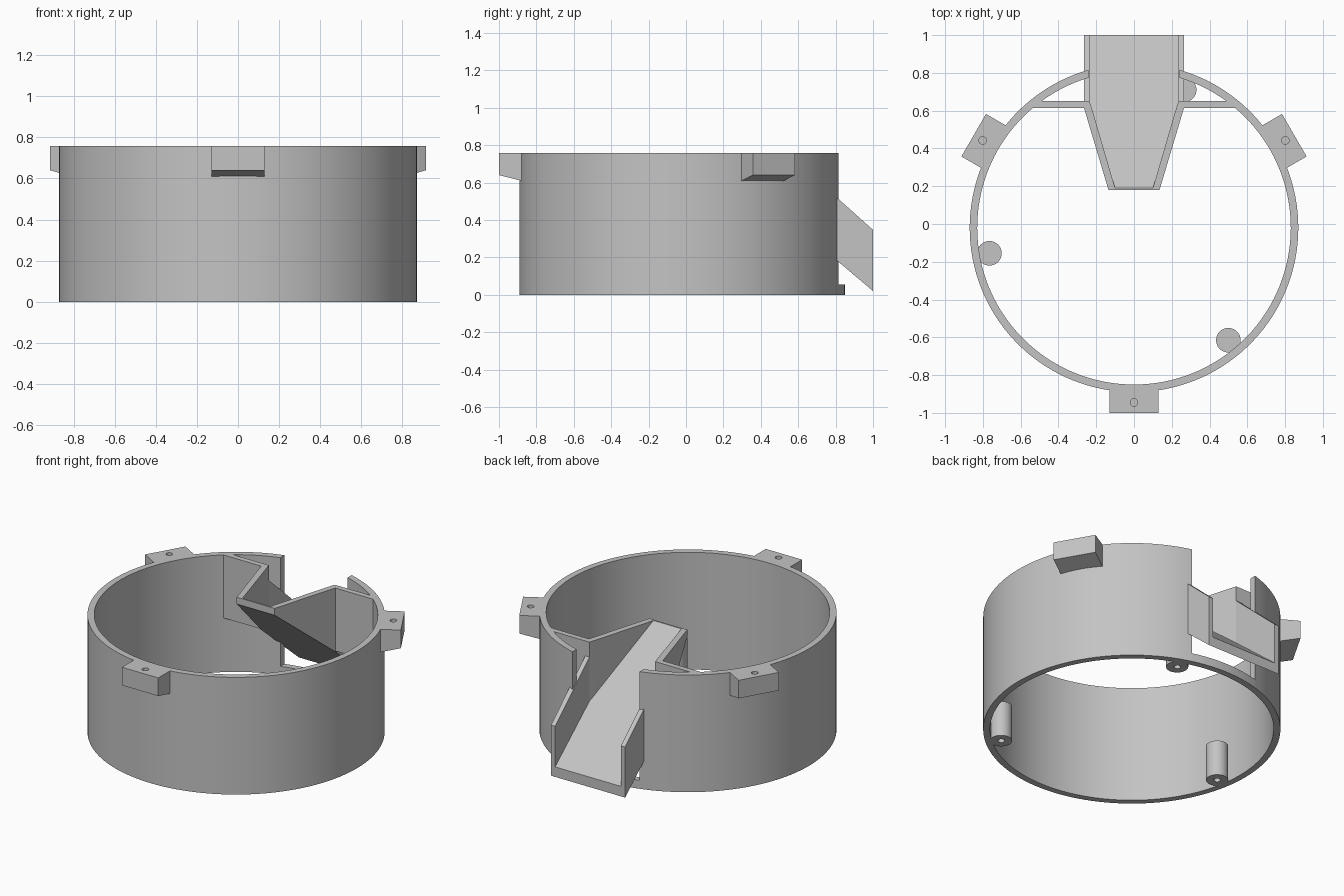
import bpy, bmesh, math
from mathutils import Matrix, Vector

if "Cube" in bpy.data.objects:
    bpy.data.objects.remove(bpy.data.objects["Cube"])

CY = -0.02            # ring centre in y
R_OUT, R_IN, H = 0.87, 0.83, 0.757
GAP = 0.24            # half width of the opening at the back
SILL = 0.055

grey = bpy.data.materials.new("plain_grey")
grey.diffuse_color = (0.55, 0.55, 0.55, 1)
grey.use_nodes = True
grey.node_tree.nodes["Principled BSDF"].inputs["Base Color"].default_value = grey.diffuse_color


def finish(name, bm, smooth=False):
    bmesh.ops.remove_doubles(bm, verts=bm.verts, dist=1e-5)
    bmesh.ops.recalc_face_normals(bm, faces=bm.faces)
    me = bpy.data.meshes.new(name)
    bm.to_mesh(me)
    bm.free()
    me.materials.append(grey)
    ob = bpy.data.objects.new(name, me)
    bpy.context.collection.objects.link(ob)
    if smooth:
        bpy.ops.object.select_all(action='DESELECT')
        ob.select_set(True)
        bpy.context.view_layer.objects.active = ob
        bpy.ops.object.shade_smooth_by_angle(angle=math.radians(30))
    return ob


def loft(name, sections, smooth=False):
    """Solid through a row of matching cross-sections, capped at both ends."""
    bm = bmesh.new()
    rows = [[bm.verts.new(p) for p in s] for s in sections]
    n = len(rows[0])
    for a, b in zip(rows, rows[1:]):
        for i in range(n):
            j = (i + 1) % n
            bm.faces.new((a[i], a[j], b[j], b[i]))
    bm.faces.new(rows[0])
    bm.faces.new(rows[-1])
    return finish(name, bm, smooth)


def lathe(name, profile, centre, steps=32):
    """Turned solid from (radius, z) points."""
    bm = bmesh.new()
    vs = [bm.verts.new((r, 0, z)) for r, z in profile]
    es = [bm.edges.new(p) for p in zip(vs, vs[1:])]
    bmesh.ops.spin(bm, geom=vs + es, cent=(0, 0, 0), axis=(0, 0, 1),
                   angle=2 * math.pi, steps=steps)
    bmesh.ops.translate(bm, verts=bm.verts, vec=centre)
    return finish(name, bm, True)


def arc(name, out0, out1, in0, in1, top, steps):
    """Piece of the ring wall between two end angles."""
    secs = []
    for i in range(steps + 1):
        t = i / steps
        ao, ai = out0 + (out1 - out0) * t, in0 + (in1 - in0) * t
        po = (R_OUT * math.cos(ao), CY + R_OUT * math.sin(ao))
        pi = (R_IN * math.cos(ai), CY + R_IN * math.sin(ai))
        secs.append([(*po, 0), (*po, top), (*pi, top), (*pi, 0)])
    return loft(name, secs, True)


# Ring wall with its opening at the back, and the low sill across it
ao, ai = math.acos(GAP / R_OUT), math.acos(GAP / R_IN)
arc("ring_wall", math.pi - ao, 2 * math.pi + ao, math.pi - ai, 2 * math.pi + ai, H, 120)
arc("opening_sill", ao, math.pi - ao, ai, math.pi - ai, SILL, 12)

# Mounting lugs with sloped undersides and blind screw holes
for k, deg in enumerate((-90, 30, 150)):
    turn = Matrix.Translation((0, CY, 0)) @ Matrix.Rotation(math.radians(deg), 4, 'Z')
    side = [(0.85, 0.607), (0.98, 0.64), (0.98, H), (0.85, H)]
    lug = loft(f"mounting_lug_{k}",
               [[turn @ Vector((r, s, z)) for r, z in side] for s in (-0.13, 0.13)])
    cutter = lathe(f"lug_hole_cutter_{k}", [(0, 0.66), (0.02, 0.66), (0.02, 0.9), (0, 0.9)],
                   turn @ Vector((0.925, 0, 0)), 24)
    cutter.hide_render = True
    cutter.hide_viewport = True
    cut = lug.modifiers.new("screw_hole", 'BOOLEAN')
    cut.operation = 'DIFFERENCE'
    cut.solver = 'EXACT'
    cut.object = cutter

# Screw posts inside the wall, drilled from below
for k, deg in enumerate((70, 190, 310)):
    a = math.radians(deg)
    lathe(f"screw_post_{k}",
          [(0, 0.15), (0.02, 0.15), (0.02, 0), (0.065, 0), (0.065, 0.23), (0, 0.23)],
          (0.777 * math.cos(a), CY + 0.777 * math.sin(a), 0))


# Sloping chute
def under(y):
    return 0.02 + (1 - y) * 0.845


def floor_top(y):
    return min(H, H - (y - 0.19) * 0.83)


loft("chute_floor", [[(-w, y, under(y)), (w, y, under(y)), (w, y, floor_top(y)), (-w, y, floor_top(y))]
                     for y, w in ((1, 0.235), (0.65, 0.235), (0.19, 0.1), (0.18, 0.1))])

# Chute walls: (y, inner x, outer x, top z)
outer_run = [(1, 0.235, 0.265, 0.347), (0.65, 0.235, 0.265, 0.66)]
funnel = [(0.65, 0.235, 0.265, H), (0.615, 0.224, 0.265, H),
          (0.19, 0.1, 0.138, H), (0.18, 0.1, 0.135, H)]
plate = [(0.24, 0.65), (0.505, 0.65), (0.555, 0.615), (0.24, 0.615)]
for s, tag in ((-1, "left"), (1, "right")):
    for name, run in (("chute_wall", outer_run), ("funnel_wall", funnel)):
        loft(f"{name}_{tag}", [[(s * i, y, under(y)), (s * o, y, under(y)), (s * o, y, z), (s * i, y, z)]
                               for y, i, o, z in run])
    # Upright plate joining the funnel to the ring
    loft(f"bracing_plate_{tag}", [[(s * x, y, z) for x, y in plate] for z in (0.35, H)])
